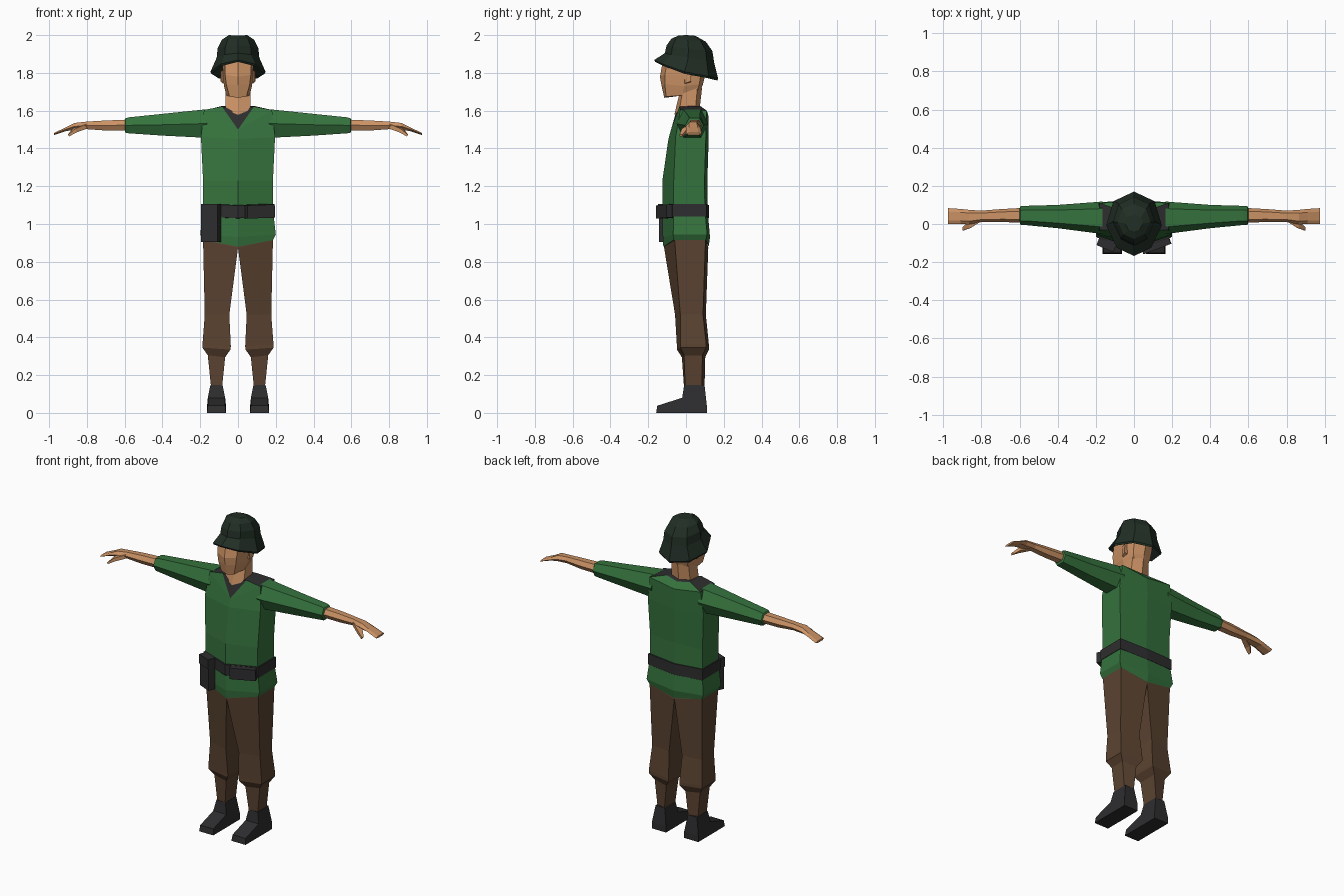
import bpy, bmesh
from mathutils import Vector, Matrix


def mat(name, r, g, b):
    m = bpy.data.materials.new(name)
    m.diffuse_color = (r, g, b, 1)
    return m


GREEN = mat("shirt_green", 0.036, 0.17, 0.047)
BROWN = mat("trouser_brown", 0.105, 0.057, 0.031)
SKIN = mat("skin", 0.60, 0.29, 0.13)
GREY = mat("dark_grey", 0.027, 0.027, 0.029)
HELM = mat("helmet_dark_green", 0.015, 0.027, 0.018)


def finish(name, bm, mats):
    bmesh.ops.remove_doubles(bm, verts=bm.verts, dist=0.0005)
    bmesh.ops.recalc_face_normals(bm, faces=bm.faces)
    me = bpy.data.meshes.new(name)
    bm.to_mesh(me)
    bm.free()
    for m in mats:
        me.materials.append(m)
    ob = bpy.data.objects.new(name, me)
    bpy.context.collection.objects.link(ob)
    return ob


def loft(name, rings, mats, start=True, end=True, rule=None, side=1):
    """Skin a list of point rings; rule(ring, segment) gives a material slot."""
    bm = bmesh.new()
    vs = [[bm.verts.new((p[0] * side, p[1], p[2])) for p in r] for r in rings]
    n = len(rings[0])
    for i in range(len(rings) - 1):
        for j in range(n):
            k = (j + 1) % n
            f = bm.faces.new((vs[i][j], vs[i][k], vs[i + 1][k], vs[i + 1][j]))
            if rule:
                f.material_index = rule(i, j)
    if start:
        bm.faces.new(vs[0][::-1])
    if end:
        bm.faces.new(vs[-1])
    return finish(name, bm, mats)


def full(half):
    """Complete a half ring whose first and last points lie on x = 0."""
    return half + [(-x, y, z) for x, y, z in half[-2:0:-1]]


def trunk(w, yf, ys, yb, zf, zs, zb):
    """Hexagonal body ring: front ridge, side corners, back ridge."""
    return full([(0, yf, zf), (w, ys, zs), (w, yb, zs), (0, yb + 0.015, zb)])


# shirt with dark shoulder yokes
shirt = [
    trunk(0.185, -0.120, -0.065, 0.105, 0.88, 0.915, 0.88),
    trunk(0.200, -0.123, -0.068, 0.112, 0.93, 0.945, 0.93),
    trunk(0.185, -0.125, -0.065, 0.100, 1.07, 1.075, 1.07),
    trunk(0.185, -0.125, -0.065, 0.098, 1.23, 1.23, 1.23),
    trunk(0.196, -0.093, -0.055, 0.105, 1.45, 1.46, 1.45),
    full([(0, -0.080, 1.498), (0.18, -0.03, 1.604), (0.18, 0.11, 1.60), (0, 0.118, 1.575)]),
    full([(0, -0.079, 1.50), (0.085, -0.035, 1.622), (0.085, 0.075, 1.625), (0, 0.09, 1.612)]),
]
loft("shirt", shirt, [GREEN, GREY], end=False, rule=lambda i, j: 1 if i == 5 and j in (1, 4) else 0)

# collar: V at the chest running round the neck
collar = [shirt[6], full([(0, -0.055, 1.585), (0.06, -0.035, 1.615), (0.06, 0.06, 1.625), (0, 0.07, 1.62)])]
loft("collar", collar, [GREY], start=False)

# belt
belt = [trunk(w, -0.133, -0.072, 0.108, z, z + 0.008, z)
        for w, z in ((0.18, 1.03), (0.192, 1.031), (0.192, 1.098), (0.18, 1.099))]
loft("belt", belt, [GREY])


def pouch(name, x, y, z, sx, sy, sz, angle, tilt=0.0):
    bm = bmesh.new()
    bmesh.ops.create_cube(bm, size=1)
    m = (Matrix.Translation((x, y, z)) @ Matrix.Rotation(angle, 4, 'Z')
         @ Matrix.Rotation(tilt, 4, 'Y') @ Matrix.Diagonal((sx, sy, sz, 1)))
    bmesh.ops.transform(bm, matrix=m, verts=bm.verts)
    return finish(name, bm, [GREY])


# belt pouches
pouch("tall_pouch", -0.143, -0.103, 1.005, 0.095, 0.045, 0.20, -0.40)
pouch("tall_pouch_flap", -0.143, -0.106, 1.075, 0.096, 0.05, 0.06, -0.40)
pouch("wide_pouch", 0.115, -0.11, 1.066, 0.155, 0.045, 0.07, 0.36, -0.03)


def box_ring(x, y0, y1, z0, z1):
    """Six sided limb ring across the x axis."""
    ym, d = (z0 + z1) / 2, (y1 - y0) * 0.22
    return [(x, y0, ym), (x, y0 + d, z1), (x, y1 - d, z1),
            (x, y1, ym), (x, y1 - d, z0), (x, y0 + d, z0)]


def leg_ring(xi, xo, yi, yo, yb, z, dz=0.0):
    return [(xi, yi, z), (xo, yo, z + dz), (xo, yb - 0.015, z + dz), (xi, yb, z)]


for side, tag in ((1, "left"), (-1, "right")):
    # sleeve
    loft(tag + "_sleeve", [
        box_ring(0.165, -0.05, 0.118, 1.46, 1.607),
        box_ring(0.20, -0.048, 0.115, 1.458, 1.604),
        box_ring(0.40, -0.022, 0.10, 1.468, 1.583),
        box_ring(0.575, -0.005, 0.095, 1.48, 1.565),
        box_ring(0.595, -0.005, 0.093, 1.482, 1.560),
        box_ring(0.600, 0.012, 0.083, 1.495, 1.552)], [GREEN], side=side)
    # forearm and flat hand
    loft(tag + "_arm", [
        box_ring(0.59, 0.008, 0.084, 1.496, 1.552),
        box_ring(0.70, 0.010, 0.078, 1.495, 1.548),
        box_ring(0.80, 0.010, 0.070, 1.502, 1.542),
        box_ring(0.865, -0.002, 0.074, 1.498, 1.535),
        box_ring(0.91, 0.000, 0.079, 1.492, 1.512),
        box_ring(0.975, -0.001, 0.083, 1.470, 1.482)], [SKIN], side=side)
    # thumb
    loft(tag + "_thumb", [
        [(0.80, 0.015, 1.505), (0.80, 0.015, 1.53), (0.80, 0.045, 1.53), (0.80, 0.045, 1.505)],
        [(0.855, -0.020, 1.485), (0.86, -0.022, 1.505), (0.87, 0.012, 1.51), (0.865, 0.012, 1.488)],
        [(0.895, -0.035, 1.463), (0.90, -0.035, 1.473), (0.90, -0.018, 1.475), (0.895, -0.018, 1.463)]],
        [SKIN], side=side)
    # trouser leg, bloused above the ankle
    loft(tag + "_trouser_leg", [
        leg_ring(0.085, 0.142, -0.010, -0.004, 0.098, 0.13),
        leg_ring(0.068, 0.160, -0.022, -0.010, 0.102, 0.295, 0.01),
        leg_ring(0.040, 0.188, -0.048, -0.030, 0.122, 0.335, 0.01),
        leg_ring(0.038, 0.188, -0.048, -0.030, 0.122, 0.352, 0.01),
        leg_ring(0.046, 0.176, -0.058, -0.030, 0.105, 0.52),
        leg_ring(0.000, 0.185, -0.116, -0.060, 0.118, 0.875, 0.04),
        leg_ring(0.000, 0.180, -0.110, -0.060, 0.105, 0.93)], [BROWN], side=side)
    # boot: side profile widened toward the sole
    prof = [(-0.158, 0), (0.11, 0), (0.11, 0.04), (0.098, 0.148),
            (-0.010, 0.148), (-0.020, 0.080), (-0.152, 0.038)]
    inset = [0, 0, 0, 0.018, 0.018, 0.004, 0.004]
    loft(tag + "_boot", [
        [(0.064 + d, y, z) for (y, z), d in zip(prof, inset)],
        [(0.164 - d, y, z) for (y, z), d in zip(prof, inset)]], [GREY], side=side)
    # ear
    loft(tag + "_ear", [
        [(0.065, -0.01, 1.74), (0.065, 0.025, 1.75), (0.065, 0.03, 1.82), (0.065, -0.01, 1.82)],
        [(0.083, -0.005, 1.745), (0.092, 0.025, 1.755), (0.094, 0.03, 1.81), (0.085, -0.005, 1.81)]],
        [SKIN], side=side)

# neck, leaning forward at the base of the skull
loft("neck", [
    full([(0, -0.062, 1.578), (0.066, -0.035, 1.605), (0.066, 0.05, 1.61), (0, 0.072, 1.61)]),
    full([(0, -0.035, 1.69), (0.066, -0.02, 1.69), (0.060, 0.06, 1.72), (0, 0.085, 1.72)])], [SKIN])

# head: chin, jaw, cheeks and brow
loft("head", [
    full([(0, -0.115, 1.668), (0.045, -0.105, 1.675), (0.062, -0.02, 1.680), (0.050, 0.06, 1.70), (0, 0.075, 1.70)]),
    full([(0, -0.130, 1.735), (0.062, -0.112, 1.740), (0.074, -0.01, 1.730), (0.062, 0.07, 1.74), (0, 0.09, 1.74)]),
    full([(0, -0.138, 1.780), (0.068, -0.112, 1.790), (0.080, 0.00, 1.790), (0.068, 0.08, 1.80), (0, 0.105, 1.80)]),
    full([(0, -0.122, 1.865), (0.070, -0.098, 1.865), (0.082, 0.00, 1.870), (0.070, 0.08, 1.87), (0, 0.105, 1.87)])],
    [SKIN])


def helmet_ring(w, yf, yb, zf, zm, zb):
    """Eight sided ring, sloping from front to back."""
    c = (yf + yb) / 2
    h = (yb - yf) / 2
    return full([(0, yf, zf), (w * 0.62, c - h * 0.74, (2 * zf + zm) / 3), (w, c - h * 0.05, zm),
                 (w * 0.74, c + h * 0.70, (zm + 2 * zb) / 3), (0, yb, zb)])


# helmet: hollow underside, flared brim and faceted dome
loft("helmet", [
    helmet_ring(0.090, -0.105, 0.115, 1.875, 1.85, 1.83),
    helmet_ring(0.140, -0.163, 0.165, 1.858, 1.795, 1.760),
    helmet_ring(0.146, -0.168, 0.170, 1.868, 1.806, 1.770),
    helmet_ring(0.113, -0.112, 0.148, 1.905, 1.880, 1.860),
    helmet_ring(0.108, -0.103, 0.140, 1.945, 1.930, 1.915),
    helmet_ring(0.086, -0.078, 0.105, 1.980, 1.975, 1.965),
    helmet_ring(0.048, -0.040, 0.050, 1.998, 2.000, 1.996)], [HELM])
